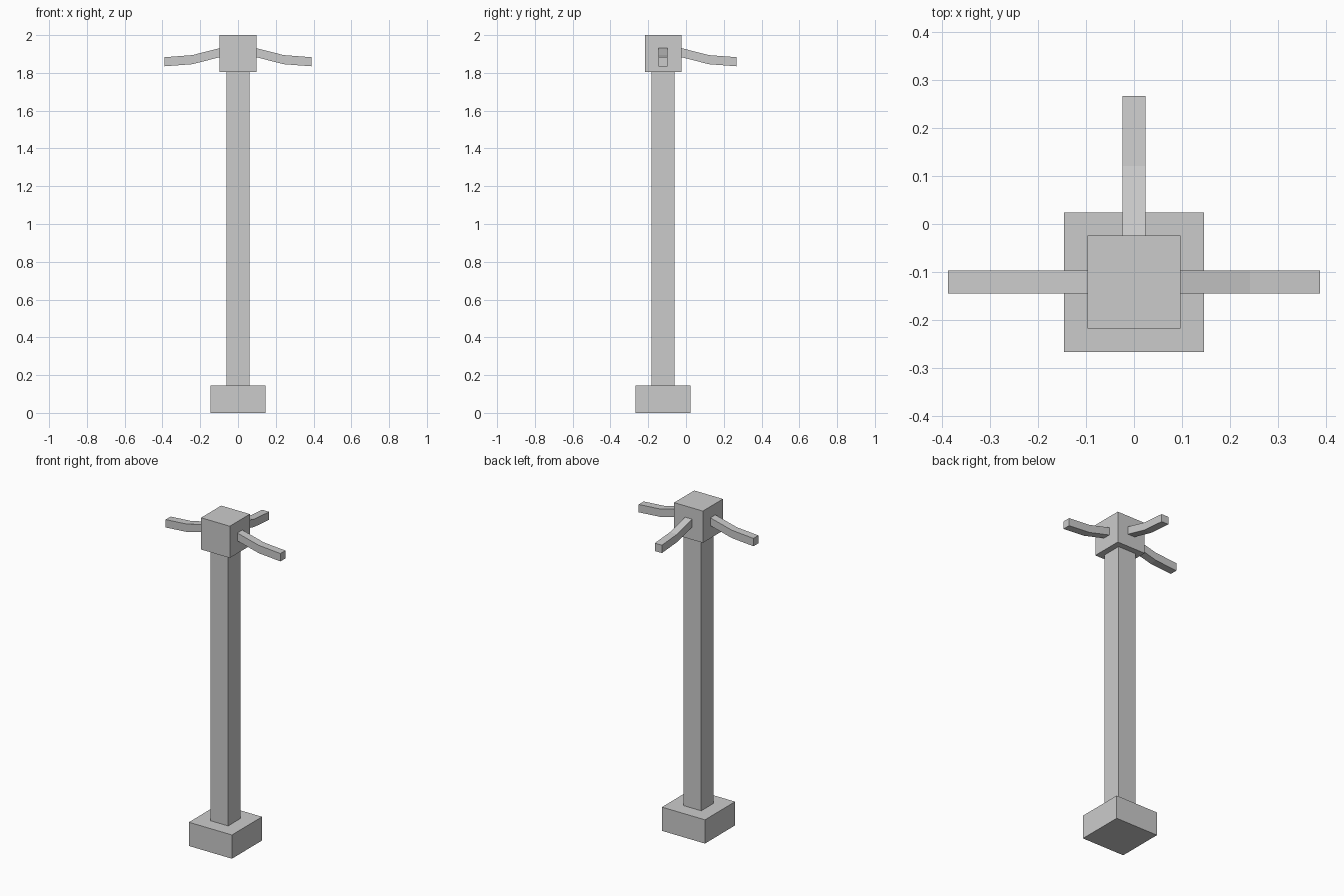
import bpy, bmesh
from mathutils import Matrix, Vector
from math import pi

if "Cube" in bpy.data.objects:
    bpy.data.objects.remove(bpy.data.objects["Cube"])

CY = -0.121  # post axis in y


def finish(name, bm):
    bmesh.ops.recalc_face_normals(bm, faces=bm.faces)
    mesh = bpy.data.meshes.new(name)
    bm.to_mesh(mesh)
    bm.free()
    obj = bpy.data.objects.new(name, mesh)
    bpy.context.collection.objects.link(obj)
    return obj


def box(name, width, z0, z1):
    bm = bmesh.new()
    bmesh.ops.create_cube(bm, size=1)
    bmesh.ops.scale(bm, vec=(width, width, z1 - z0), verts=bm.verts)
    bmesh.ops.translate(bm, vec=(0, CY, (z0 + z1) / 2), verts=bm.verts)
    return finish(name, bm)


def arm(name, angle):
    # side profile swept across the arm's width, then turned about the post
    thick = 0.048
    spine = [(0.097, 1.883), (0.242, 1.846), (0.388, 1.835)]
    profile = spine + [(r, z + thick) for r, z in reversed(spine)]
    bm = bmesh.new()
    face = bm.faces.new([bm.verts.new((r, -thick / 2, z)) for r, z in profile])
    side = bmesh.ops.extrude_face_region(bm, geom=[face])
    verts = [g for g in side["geom"] if isinstance(g, bmesh.types.BMVert)]
    bmesh.ops.translate(bm, vec=(0, thick, 0), verts=verts)
    bm.transform(Matrix.Translation(Vector((0, CY, 0))) @ Matrix.Rotation(angle, 4, 'Z'))
    return finish(name, bm)


# Upright
box("base_block", 0.291, 0, 0.145)
box("post", 0.121, 0.145, 1.806)
box("head_block", 0.194, 1.806, 2.0)

# Drooping arms on the right, back and left
for name, angle in (("right_arm", 0), ("back_arm", pi / 2), ("left_arm", pi)):
    arm(name, angle)
